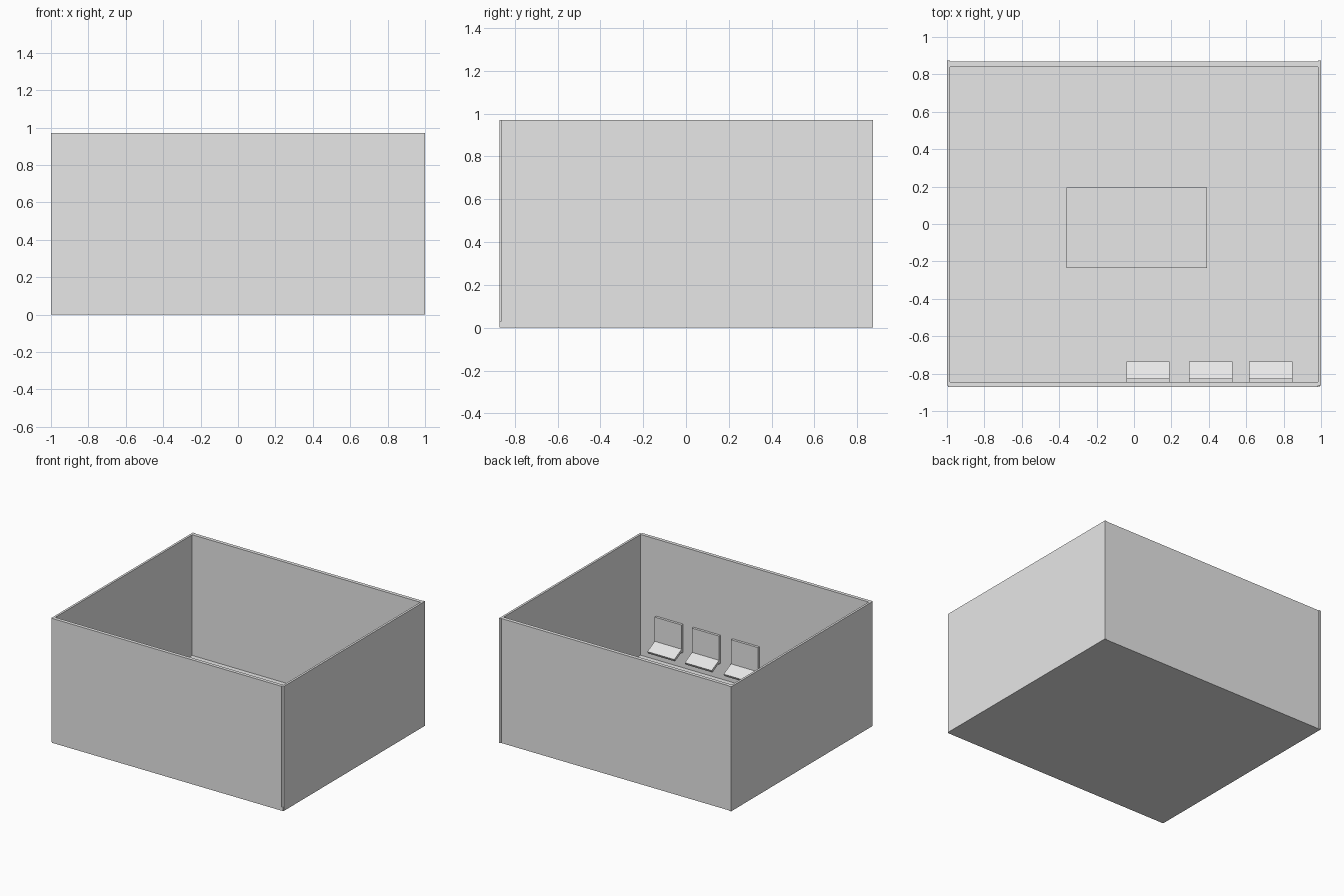
import bpy
import math
from mathutils import Matrix, Vector

cube = bpy.data.objects.get("Cube")
if cube:
    bpy.data.objects.remove(cube, do_unlink=True)

grey = bpy.data.materials.new("plain_grey")
grey.use_nodes = True
grey.diffuse_color = (0.8, 0.8, 0.8, 1)
grey.node_tree.nodes["Principled BSDF"].inputs["Base Color"].default_value = (0.8, 0.8, 0.8, 1)


def box(name, low, high, tilt=0.0):
    """Box between two corners, tilted about x around its centre."""
    low, high = Vector(low), Vector(high)
    bpy.ops.mesh.primitive_cube_add(size=1)
    obj = bpy.context.object
    obj.name = name
    size = high - low
    obj.data.transform(Matrix.Rotation(tilt, 4, "X") @ Matrix.Diagonal((*size, 1)))
    obj.location = (low + high) / 2
    obj.data.materials.append(grey)
    return obj


# Room shell: floor and four walls, open at the top
FLOOR, TOP = 0.03, 0.97
box("floor", (-0.995, -0.87, 0), (0.995, 0.868, FLOOR))
box("left_wall", (0.983, -0.864, 0), (1, 0.873, TOP))
box("right_wall", (-1, -0.864, 0), (-0.983, 0.873, TOP))
box("back_wall", (-0.99, 0.84, 0), (0.99, 0.868, TOP))
box("front_wall", (-0.995, -0.872, 0.005), (0.985, -0.845, TOP))

# Row of seats along the inside of the front wall
for i, x in enumerate((0.075, 0.41, 0.732), 1):
    w = 0.116
    box(f"seat_back_{i}", (x - w, -0.848, 0.15), (x + w, -0.826, 0.37))
    box(f"seat_pan_{i}", (x - w, -0.838, 0.14), (x + w, -0.735, 0.16), math.radians(-27))

# Low table in the middle of the room
HEIGHT = 0.22
box("table_top", (-0.36, -0.235, HEIGHT - 0.03), (0.39, 0.195, HEIGHT))
for x in (-0.33, 0.36):
    for y in (-0.205, 0.165):
        box("table_leg", (x - 0.02, y - 0.02, FLOOR), (x + 0.02, y + 0.02, HEIGHT - 0.02))
